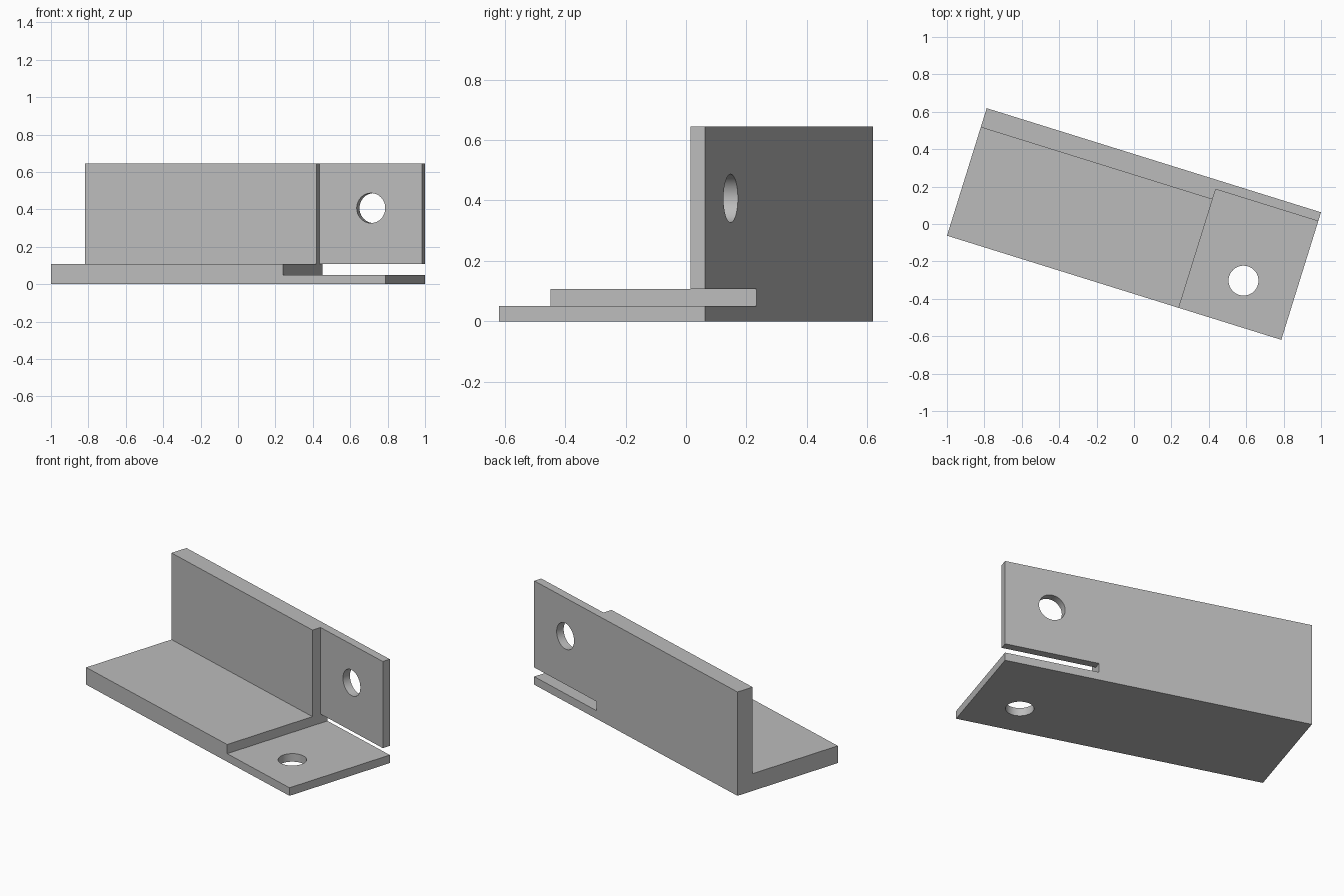
import bpy, bmesh, math

default = bpy.data.objects.get("Cube")
if default:
    bpy.data.objects.remove(default, do_unlink=True)

HALF_L, HALF_W, HEIGHT = 0.936, 0.357, 0.645
THICK, THIN = 0.107, 0.05
STEP = 0.362                  # where the thick section ends
HOLE_X, HOLE_R = 0.649, 0.08

grey = bpy.data.materials.new("light grey metal")
grey.use_nodes = True
colour = (0.5, 0.5, 0.5, 1)
grey.diffuse_color = colour
grey.node_tree.nodes["Principled BSDF"].inputs["Base Color"].default_value = colour


def prism(name, profile, x0, x1):
    """Extrude a y-z profile along x."""
    bm = bmesh.new()
    face = bm.faces.new([bm.verts.new((x0, y, z)) for y, z in profile])
    out = bmesh.ops.extrude_face_region(bm, geom=[face])
    moved = [v for v in out["geom"] if isinstance(v, bmesh.types.BMVert)]
    bmesh.ops.translate(bm, verts=moved, vec=(x1 - x0, 0, 0))
    bmesh.ops.recalc_face_normals(bm, faces=bm.faces)
    mesh = bpy.data.meshes.new(name)
    bm.to_mesh(mesh)
    bm.free()
    obj = bpy.data.objects.new(name, mesh)
    bpy.context.collection.objects.link(obj)
    mesh.materials.append(grey)
    return obj


def drill(name, location, rotation):
    bpy.ops.mesh.primitive_cylinder_add(vertices=48, radius=HOLE_R, depth=0.3,
                                        location=location, rotation=rotation)
    obj = bpy.context.object
    obj.name = name
    obj.data.materials.append(grey)
    return obj


# Angle bar with an L-shaped section
inner = HALF_W - THICK
bar = prism("angle_bracket", [(-HALF_W, 0), (HALF_W, 0), (HALF_W, HEIGHT),
                              (inner, HEIGHT), (inner, THICK), (-HALF_W, THICK)],
            -HALF_L, HALF_L)

# Cutters: thinned end with open corner slot, and one hole through each tab
tab = HALF_W - THIN
cutters = [
    prism("end_relief_cutter", [(-1, THIN), (1, THIN), (1, THICK),
                                (tab, THICK), (tab, 1), (-1, 1)], STEP, 1.2),
    drill("base_hole_cutter", (HOLE_X, -0.115, 0), (0, 0, 0)),
    drill("wall_hole_cutter", (HOLE_X, HALF_W, 0.407), (math.pi / 2, 0, 0)),
]
bpy.context.view_layer.objects.active = bar
for cutter in cutters:
    cutter.hide_render = True
    mod = bar.modifiers.new(cutter.name, "BOOLEAN")
    mod.operation, mod.solver, mod.object = "DIFFERENCE", "EXACT", cutter
    bpy.ops.object.modifier_apply(modifier=mod.name)
    bpy.data.objects.remove(cutter, do_unlink=True)

# Smooth hole walls, sharp corners
bpy.ops.object.select_all(action="DESELECT")
bar.select_set(True)
bpy.ops.object.shade_smooth_by_angle(angle=math.radians(30))

# The bracket sits at an angle on the ground
bar.rotation_euler.z = math.radians(-17.3)
